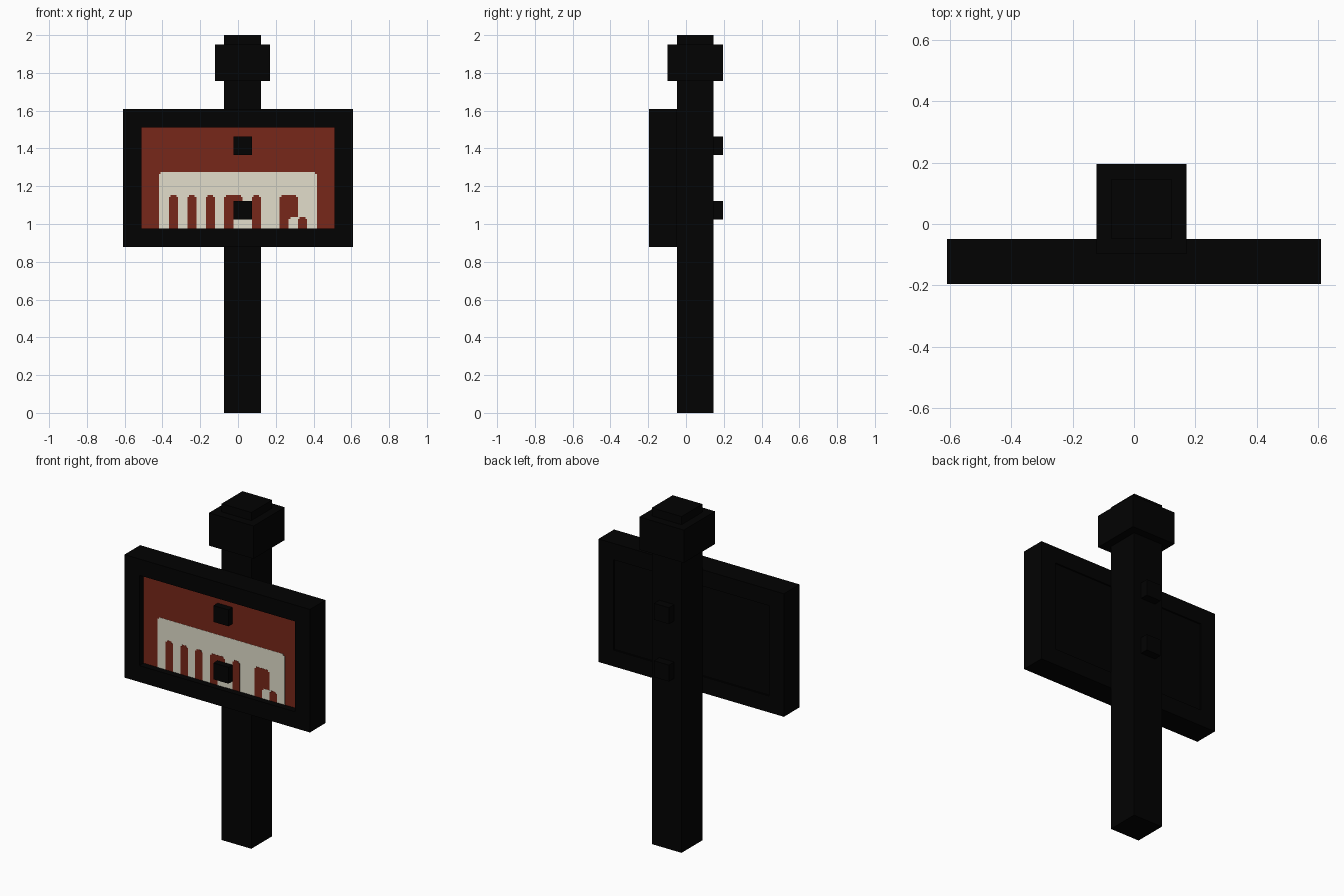
import bpy
import bmesh
from mathutils import Matrix

U = 2 / 41  # one block unit
FRONT_DEPTH, BACK_DEPTH = 0.8, 0.2  # panel recess on each side, in units

cube = bpy.data.objects.get("Cube")
if cube:
    bpy.data.objects.remove(cube, do_unlink=True)


def make_material(name, color):
    m = bpy.data.materials.new(name)
    m.use_nodes = True
    m.diffuse_color = (*color, 1)
    m.node_tree.nodes["Principled BSDF"].inputs["Base Color"].default_value = (*color, 1)
    return m


BLACK = make_material("black", (0.0006, 0.0006, 0.0006))
RED = make_material("brick_red", (0.187, 0.02, 0.01))
CREAM = make_material("cream", (0.76, 0.73, 0.6))


def finish(bm, name, *materials):
    bmesh.ops.recalc_face_normals(bm, faces=bm.faces)
    mesh = bpy.data.meshes.new(name)
    bm.to_mesh(mesh)
    bm.free()
    for m in materials:
        mesh.materials.append(m)
    ob = bpy.data.objects.new(name, mesh)
    bpy.context.collection.objects.link(ob)
    return ob


def box_mesh(x, y, z):
    """Box from three (low, high) ranges in block units."""
    bm = bmesh.new()
    size = [(b - a) * U for a, b in (x, y, z)]
    mid = [(a + b) / 2 * U for a, b in (x, y, z)]
    bmesh.ops.create_cube(bm, size=1, matrix=Matrix.Translation(mid) @ Matrix.Diagonal((*size, 1)))
    return bm


def box(name, x, y, z):
    return finish(box_mesh(x, y, z), name, BLACK)


# Post, collar and the two through bolts
box("post", (-1.5, 2.5), (-1, 3), (0, 41))
box("collar", (-2.5, 3.5), (-2, 4), (36, 40))
for name, z in (("lower_bolt", 21), ("upper_bolt", 28)):
    box(name, (-0.5, 1.5), (-4, 4), (z, z + 2))

# Board: raised frame around a red front panel and a shallow black back panel
bm = box_mesh((-12.5, 12.5), (-4, -1), (18, 33))
bm.normal_update()
sides = [f for f in bm.faces if abs(f.normal.y) > 0.9]
for side in sides:
    front = side.normal.y < 0
    bmesh.ops.inset_region(bm, faces=[side], thickness=2 * U, use_even_offset=True)
    panel = bmesh.ops.extrude_discrete_faces(bm, faces=[side])["faces"][0]
    shift = FRONT_DEPTH * U if front else -BACK_DEPTH * U
    bmesh.ops.translate(bm, verts=panel.verts, vec=(0, shift, 0))
    panel.material_index = 1 if front else 0
finish(bm, "sign_board", BLACK, RED)


def plate(name, x0, x1, top, material, thick, notch=0.2, square_right=False):
    """Thin painted plate standing on the frame, with stepped top corners."""
    right = 0 if square_right else notch
    outline = [(x0, 20), (x1, 20), (x1, top - right)]
    if right:
        outline += [(x1 - right, top - right), (x1 - right, top)]
    outline += [(x0 + notch, top), (x0 + notch, top - notch), (x0, top - notch)]
    bm = bmesh.new()
    # columns are counted from the left edge of the panel
    y = (FRONT_DEPTH - 4) * U
    verts = [bm.verts.new(((x - 10.5) * U, y, z * U)) for x, z in outline]
    face = bm.faces.new(verts)
    new = bmesh.ops.extrude_face_region(bm, geom=[face])["geom"]
    moved = [v for v in new if isinstance(v, bmesh.types.BMVert)]
    bmesh.ops.translate(bm, verts=moved, vec=(0, -thick, 0))
    return finish(bm, name, material)


# Painted facade: cream block, red openings, cream piers closing two of them
plate("facade", 1.9, 19.05, 26.15, CREAM, 0.001)
for i, (a, b) in enumerate(((3, 4), (5, 6), (7, 8), (9, 11), (12, 13), (15, 17))):
    plate(f"opening_{i + 1}", a, b, 23.65, RED, 0.002)
plate("small_opening", 17, 18, 21.25, RED, 0.002)
for name, col in (("middle_pier", 10), ("right_pier", 16)):
    plate(name, col, col + 1, 21.25, CREAM, 0.003, square_right=True)
